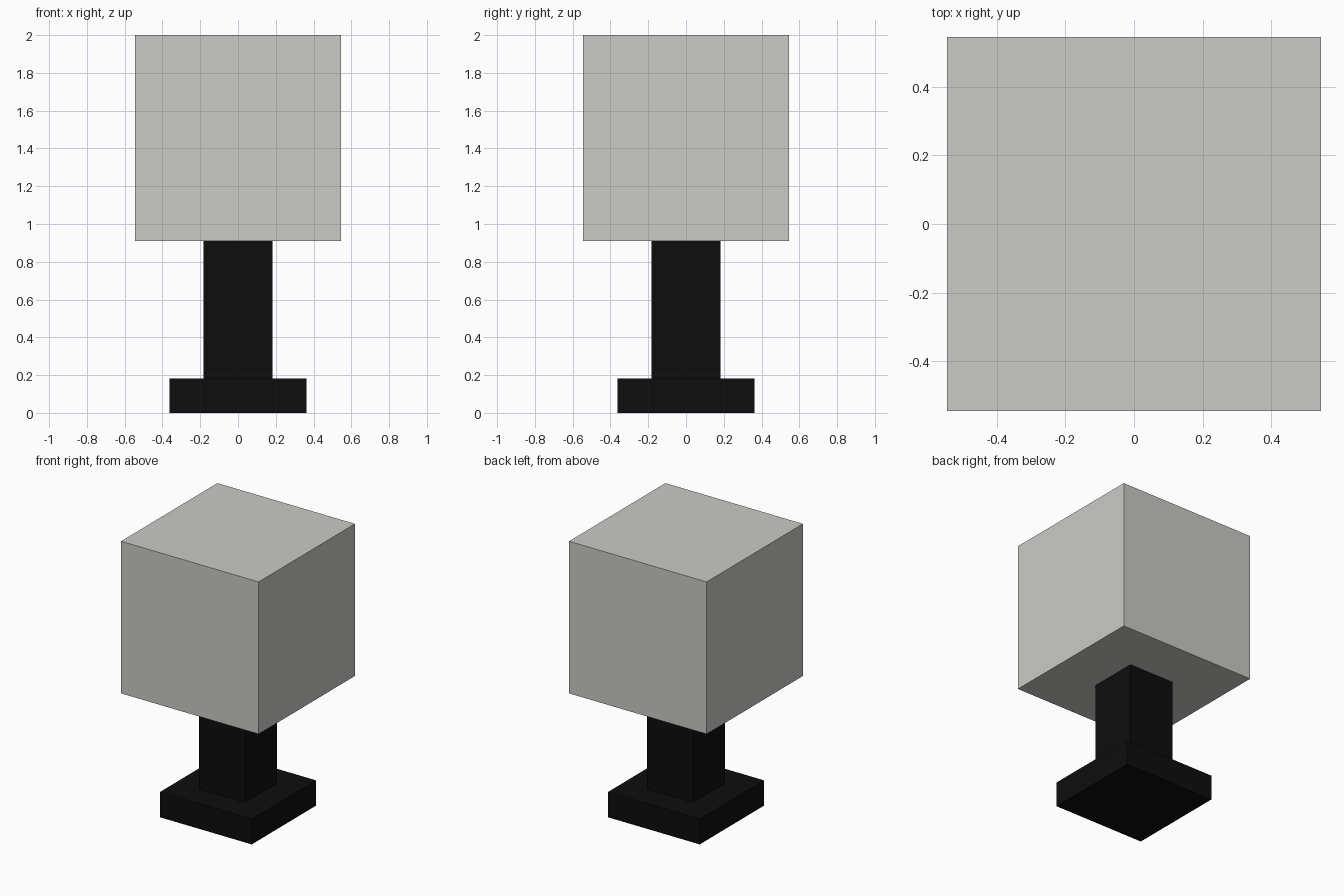
import bpy

if "Cube" in bpy.data.objects:
    bpy.data.objects.remove(bpy.data.objects["Cube"])

U = 1 / 11  # base module: the lamp is 22 modules tall


def material(name, rgb):
    mat = bpy.data.materials.new(name)
    mat.diffuse_color = (*rgb, 1)
    mat.use_nodes = True
    mat.node_tree.nodes["Principled BSDF"].inputs["Base Color"].default_value = mat.diffuse_color
    return mat


def block(name, width, bottom, top, mat):
    """Square block centred on the z axis, sizes in modules."""
    bpy.ops.mesh.primitive_cube_add(size=1, location=(0, 0, (bottom + top) / 2 * U))
    obj = bpy.context.object
    obj.name = name
    obj.scale = (width * U, width * U, (top - bottom) * U)
    bpy.ops.object.transform_apply(location=False, rotation=False, scale=True)
    obj.data.materials.append(mat)
    return obj


black = material("black", (0.004, 0.004, 0.004))
pale_grey = material("pale grey", (0.59, 0.59, 0.56))

# Foot, stem and cube shade
block("base", 8, 0, 2, black)
block("stem", 4, 2, 10, black)
block("lamp_shade", 12, 10, 22, pale_grey)
